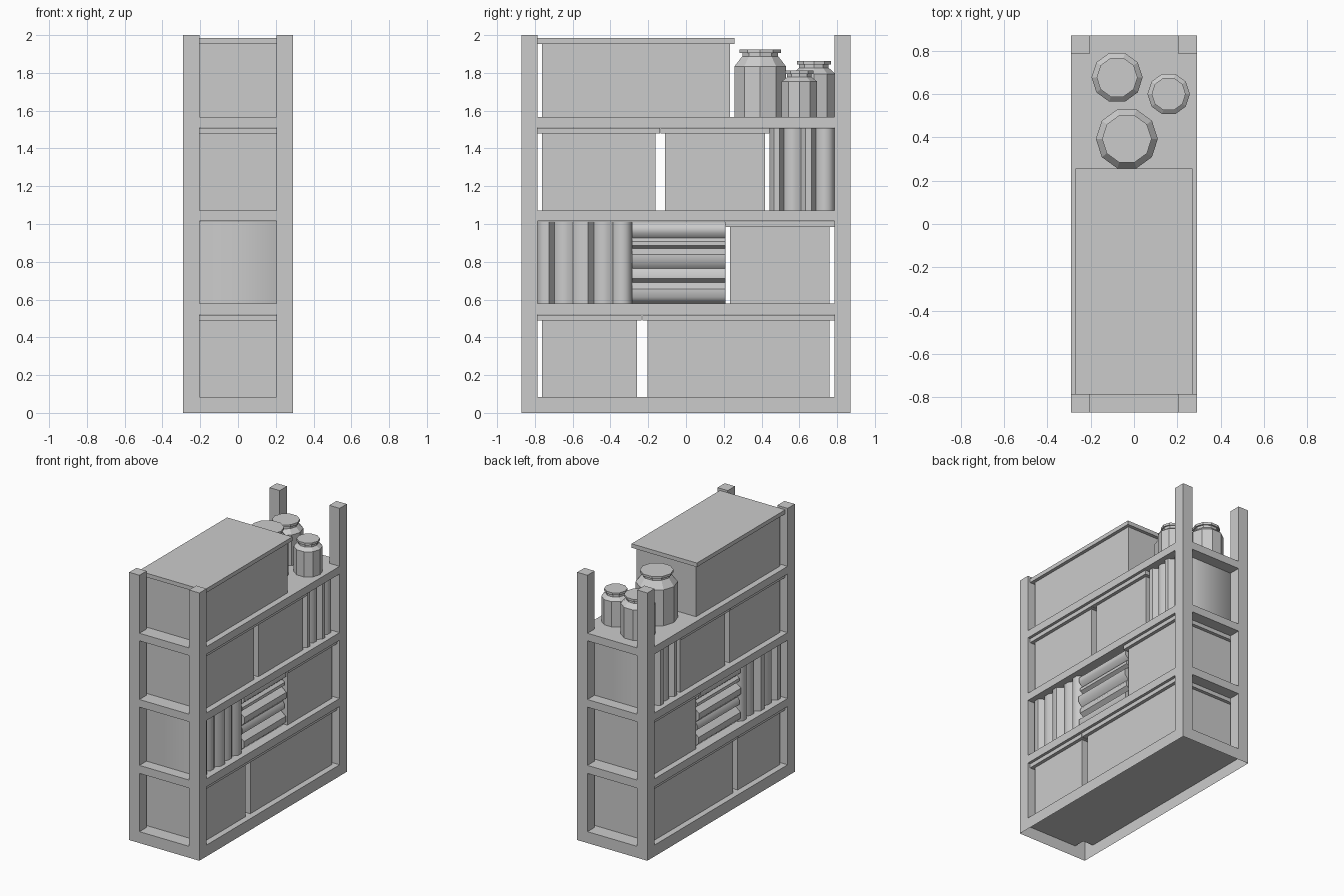
import bpy, math

if "Cube" in bpy.data.objects:
    bpy.data.objects.remove(bpy.data.objects["Cube"])

HX, HY, P = 0.29, 0.87, 0.085      # half width, half length, post thickness


def make(name, verts, faces):
    me = bpy.data.meshes.new(name)
    me.from_pydata(verts, [], faces)
    me.update()
    ob = bpy.data.objects.new(name, me)
    bpy.context.collection.objects.link(ob)
    return ob


def prism(name, pts, z0, z1, bottom=True, top=True):
    """Extrude a counter-clockwise xy outline from z0 to z1."""
    n = len(pts)
    verts = [(x, y, z0) for x, y in pts] + [(x, y, z1) for x, y in pts]
    faces = [(i, (i + 1) % n, (i + 1) % n + n, i + n) for i in range(n)]
    if bottom:
        faces.append(tuple(reversed(range(n))))
    if top:
        faces.append(tuple(range(n, 2 * n)))
    return make(name, verts, faces)


def rect(x0, x1, y0, y1):
    return [(x0, y0), (x1, y0), (x1, y1), (x0, y1)]


# Cross outline that fits between the four posts
a, b = HX - P, HY - P
cross = [(-a, -HY), (a, -HY), (a, -b), (HX, -b), (HX, b), (a, b),
         (a, HY), (-a, HY), (-a, b), (-HX, b), (-HX, -b), (-a, -b)]

# Frame: hollow base open underneath, posts, shelves
prism("base_skirt", rect(-HX, HX, -HY, HY), 0, 0.085, False, False)
make("base_shelf", [(x, y, 0.085) for x, y in cross], [tuple(range(12))])
for sx in (-1, 1):
    for sy in (-1, 1):
        xs, ys = sorted((sx * a, sx * HX)), sorted((sy * b, sy * HY))
        prism("corner_post", rect(*xs, *ys), 0.085, 2.0, bottom=False)
for z0, z1 in ((0.52, 0.58), (1.015, 1.072), (1.51, 1.567)):
    prism("shelf", cross, z0, z1)


# Lidded storage boxes, y range given for the lid
def storage_box(y0, y1, z0, z1):
    o = 0.025
    prism("storage_box", rect(-0.245, 0.245, y0 + o, y1 - o), z0, z1 - 0.03)
    prism("box_lid", rect(-0.27, 0.27, y0, y1), z1 - 0.03, z1)


for box in ((-0.787, -0.235, 0.085, 0.519), (-0.23, 0.785, 0.085, 0.519),
            (0.208, 0.785, 0.58, 1.014),
            (-0.787, -0.137, 1.072, 1.509), (-0.135, 0.443, 1.072, 1.509),
            (-0.787, 0.257, 1.567, 1.984)):
    storage_box(*box)


# Book rows: one rounded spine per book, repeated on both sides
def spines(start, widths, depths):
    pts, t = [], start
    for w, d in zip(widths, depths):
        pts += [(d - 0.03, t), (d, t + 0.3 * w), (d, t + 0.7 * w)]
        t += w
    return pts + [(depths[-1] - 0.03, t)]


def smooth(ob):
    bpy.ops.object.select_all(action='DESELECT')
    ob.select_set(True)
    bpy.context.view_layer.objects.active = ob
    bpy.ops.object.shade_smooth_by_angle(angle=math.radians(50))


def outline(half):
    return half + [(-d, t) for d, t in reversed(half)]


depths = [0.25, 0.24, 0.255, 0.24, 0.25]
smooth(prism("upright_books", outline(
    spines(-0.787, [0.09, 0.1, 0.11, 0.1, 0.1], depths)), 0.58, 1.014))
smooth(prism("upright_books", outline(
    spines(0.443, [0.075, 0.09, 0.08, 0.097], depths[:4])), 1.072, 1.509))

# Lying stack: same outline turned so it runs along y
stack = outline(spines(0.58, [0.11, 0.075, 0.105, 0.055, 0.089], depths))
n = len(stack)
smooth(make("stacked_books",
            [(x, y, z) for y in (0.208, -0.287) for x, z in stack],
            [(i, (i + 1) % n, (i + 1) % n + n, i + n) for i in range(n)]
            + [tuple(reversed(range(n))), tuple(range(n, 2 * n))]))


# Ten-sided jars with shoulder, neck and flat lid
def jar(cx, cy, r, z_body, z_top):
    profile = [(r, 1.567), (r, z_body), (0.7 * r, z_top - 0.035),
               (0.7 * r, z_top - 0.017), (0.8 * r, z_top - 0.017), (0.8 * r, z_top)]
    s = 10
    verts = [(cx + q * math.cos(2 * math.pi * i / s),
              cy + q * math.sin(2 * math.pi * i / s), z)
             for q, z in profile for i in range(s)]
    faces = [(k * s + i, k * s + (i + 1) % s, (k + 1) * s + (i + 1) % s, (k + 1) * s + i)
             for k in range(len(profile) - 1) for i in range(s)]
    faces += [tuple(reversed(range(s))), tuple(range(len(verts) - s, len(verts)))]
    make("jar", verts, faces)


jar(-0.033, 0.393, 0.143, 1.835, 1.923)
jar(-0.078, 0.677, 0.118, 1.795, 1.862)
jar(0.16, 0.6, 0.098, 1.755, 1.812)
